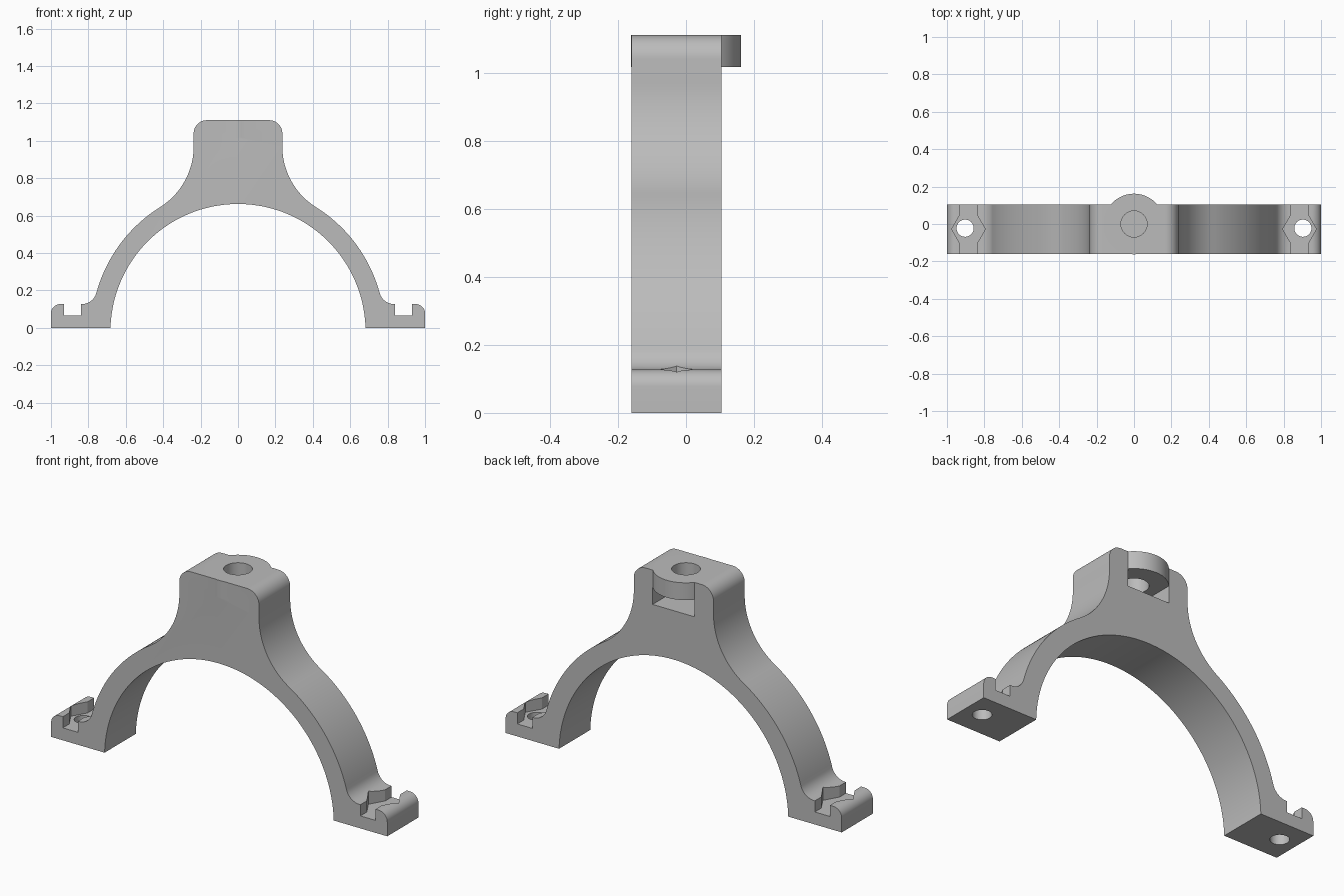
import bpy, bmesh
from math import sin, cos, pi, atan2, sqrt, radians

if "Cube" in bpy.data.objects:
    bpy.data.objects.remove(bpy.data.objects["Cube"])

grey = bpy.data.materials.new("light grey")
grey.use_nodes = True
grey.diffuse_color = (0.5, 0.5, 0.5, 1)
grey.node_tree.nodes["Principled BSDF"].inputs["Base Color"].default_value = (0.5, 0.5, 0.5, 1)


def arc(cx, cy, r, a0, a1, n):
    return [(cx + r * cos(a0 + (a1 - a0) * i / n), cy + r * sin(a0 + (a1 - a0) * i / n))
            for i in range(n + 1)]


def prism(name, outline, lo, hi, along="z"):
    """Extrude a closed outline along z, or along y for an x-z outline."""
    bm = bmesh.new()
    place = (lambda p: (p[0], p[1], lo)) if along == "z" else (lambda p: (p[0], lo, p[1]))
    face = bm.faces.new([bm.verts.new(place(p)) for p in outline])
    made = bmesh.ops.extrude_face_region(bm, geom=[face])["geom"]
    verts = [v for v in made if isinstance(v, bmesh.types.BMVert)]
    shift = (0, 0, hi - lo) if along == "z" else (0, hi - lo, 0)
    bmesh.ops.translate(bm, verts=verts, vec=shift)
    bmesh.ops.recalc_face_normals(bm, faces=bm.faces)
    mesh = bpy.data.meshes.new(name)
    bm.to_mesh(mesh)
    bm.free()
    mesh.materials.append(grey)
    ob = bpy.data.objects.new(name, mesh)
    bpy.context.collection.objects.link(ob)
    return ob


def combine(target, tool, operation):
    """Apply a boolean and discard the tool."""
    tool.hide_render = True
    mod = target.modifiers.new(tool.name, "BOOLEAN")
    mod.object, mod.operation, mod.solver = tool, operation, "EXACT"
    bpy.ops.object.select_all(action="DESELECT")
    bpy.context.view_layer.objects.active = target
    target.select_set(True)
    bpy.ops.object.modifier_apply(modifier=mod.name)
    bpy.data.objects.remove(tool)


FRONT, BACK, TOP = -0.16, 0.105, 1.11
MID = (FRONT + BACK) / 2
FOOT, FLOOR = 0.127, 0.067
R_IN, R_OUT, CZ = 0.682, 0.785, -0.02      # arch radii and centre height
NECK, NECK_Z, CORNER = 0.237, 0.97, 0.07

# Tangent fillets: foot to arch, and arch to neck
fr = 0.08
fz = FOOT + fr
fx = sqrt((R_OUT + fr) ** 2 - (fz - CZ) ** 2)
fa = atan2(fz - CZ, fx)
h = NECK_Z - CZ
nr = (NECK ** 2 + h ** 2 - R_OUT ** 2) / (2 * (R_OUT - NECK))
na = atan2(h, NECK + nr)

# Half outline from the foot's outer corner up to the neck top
half = [(1, 0)]
half += arc(0.95, FOOT - 0.05, 0.05, 0, pi / 2, 10)
half += arc(fx, fz, fr, 1.5 * pi, pi + fa, 12)
half += arc(0, CZ, R_OUT, fa, na, 32)[1:]
half += arc(NECK + nr, NECK_Z, nr, pi + na, pi, 24)[1:]
half += arc(NECK - CORNER, TOP - CORNER, CORNER, 0, pi / 2, 12)
inner_a = atan2(-CZ, sqrt(R_IN ** 2 - CZ ** 2))
inner = arc(0, CZ, R_IN, pi - inner_a, inner_a, 80)
outline = half + [(-x, z) for x, z in reversed(half)] + inner
body = prism("clamp_bracket", outline, FRONT, BACK, "y")

# Rounded lug at the top of the neck
combine(body, prism("lug", arc(0, 0, 0.162, 0, 2 * pi, 96)[:-1], 1.017, TOP), "UNION")

# Nut pocket open to the back, with a hexagonal inner end
w = 0.125
pocket = [(w, 0.3), (-w, 0.3), (-w, -w / sqrt(3)), (0, -2 * w / sqrt(3)), (w, -w / sqrt(3))]
combine(body, prism("nut_pocket", pocket, 0.925, 1.017), "DIFFERENCE")
combine(body, prism("top_hole", arc(0, 0, 0.07, 0, 2 * pi, 48)[:-1], 0.97, 1.3), "DIFFERENCE")

# Foot channels with hexagonal nut seats and bolt holes
r = 0.09
flat = r * sqrt(3) / 2
side = [(r / 2, -0.4), (r / 2, -flat), (r, 0), (r / 2, flat), (r / 2, 0.4)]
channel = side + [(-x, y) for x, y in reversed(side)]
for s in (-1, 1):
    seat = [(s * 0.885 + x, MID + y) for x, y in channel]
    combine(body, prism("nut_channel", seat, FLOOR, 0.3), "DIFFERENCE")
    hole = arc(s * 0.903, MID + 0.005, 0.046, 0, 2 * pi, 40)[:-1]
    combine(body, prism("bolt_hole", hole, -0.1, 0.2), "DIFFERENCE")

bpy.ops.object.shade_smooth_by_angle(angle=radians(25))
